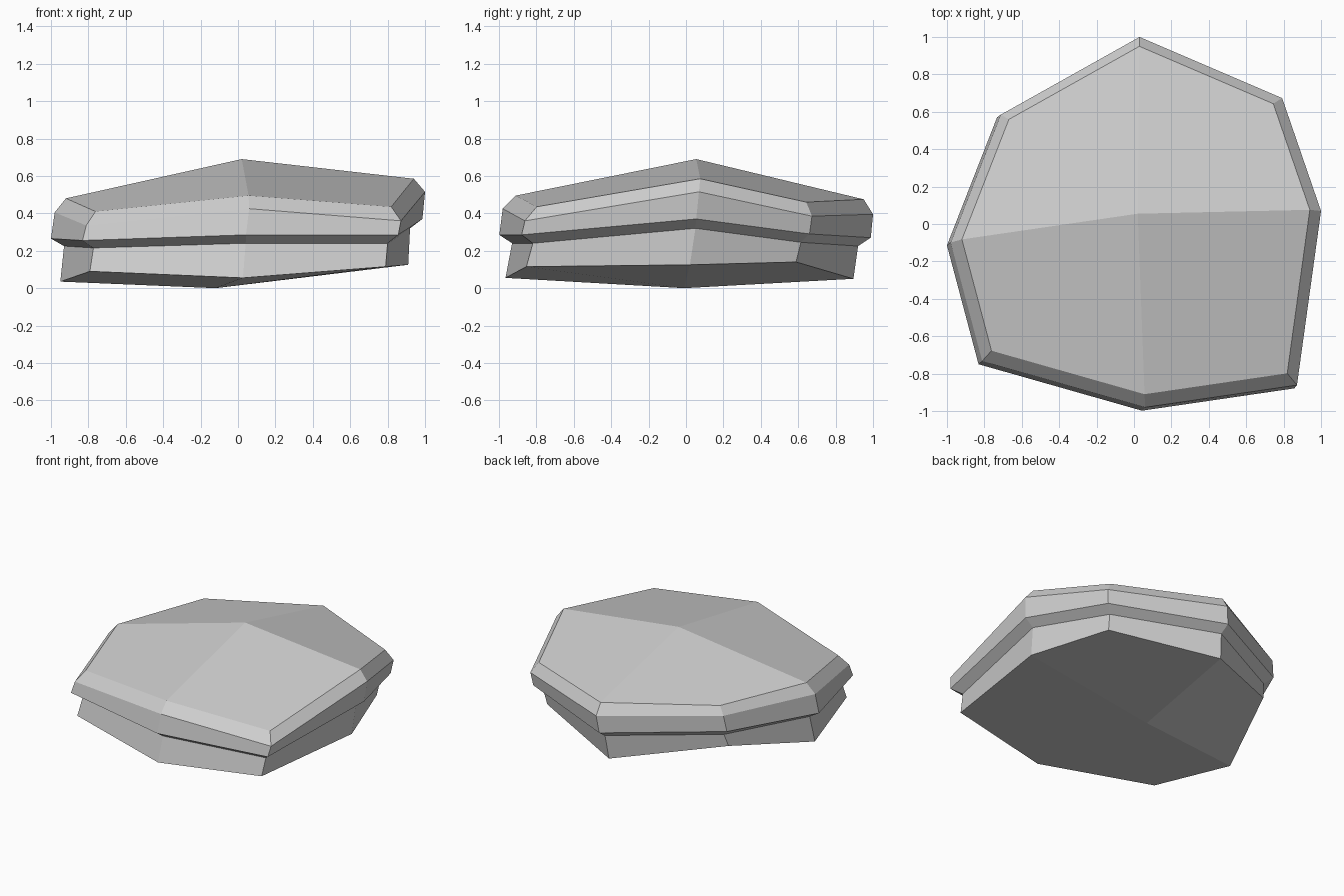
import bpy, bmesh

if "Cube" in bpy.data.objects:
    bpy.data.objects.remove(bpy.data.objects["Cube"])

# Eight-sided outline, counted clockwise from the back point
OUTLINE = [(0.02, 1.0), (0.79, 0.67), (1.0, 0.06), (0.87, -0.88),
           (0.05, -1.0), (-0.83, -0.75), (-1.0, -0.11), (-0.73, 0.58)]

# Each layer: outline scale, x shift, y shift, height at every corner
LAYERS = [
    # foot of the base
    (0.93, -0.02, -0.035, [0.05, 0.14, 0.125, 0.115, 0.055, 0.09, 0.035, 0.18]),
    # undercut below the slab
    (0.925, -0.005, -0.005, [0.225, 0.245, 0.32, 0.24, 0.24, 0.215, 0.225, 0.27]),
    # lower rim of the slab
    (0.993, -0.007, -0.005, [0.27, 0.29, 0.37, 0.285, 0.285, 0.255, 0.265, 0.32]),
    # upper rim of the slab
    (0.99, 0.01, 0.01, [0.395, 0.385, 0.515, 0.36, 0.425, 0.335, 0.405, 0.435]),
    # inner edge of the bevel
    (0.93, 0.01, 0.02, [0.475, 0.46, 0.585, 0.435, 0.495, 0.41, 0.48, 0.49]),
]

bm = bmesh.new()
rings = [[bm.verts.new((x * s + dx, y * s + dy, z))
          for (x, y), z in zip(OUTLINE, heights)]
         for s, dx, dy, heights in LAYERS]

# Side bands between neighbouring layers
for low, high in zip(rings, rings[1:]):
    for i in range(8):
        j = (i + 1) % 8
        bm.faces.new((low[i], low[j], high[j], high[i]))


def cap(ring, centre):
    """Close a ring with four broad facets meeting at one point."""
    c = bm.verts.new(centre)
    for i in range(0, 8, 2):
        bm.faces.new((c, ring[i], ring[i + 1], ring[(i + 2) % 8]))


cap(rings[-1], (0.02, 0.055, 0.69))   # peaked top
cap(rings[0], (-0.12, -0.01, 0.0))    # underside
bmesh.ops.recalc_face_normals(bm, faces=bm.faces)

mesh = bpy.data.meshes.new("flat_rock")
bm.to_mesh(mesh)
bm.free()
rock = bpy.data.objects.new("flat_rock", mesh)
bpy.context.collection.objects.link(rock)

# Single stone colour
stone = bpy.data.materials.new("light grey stone")
stone.diffuse_color = (0.62, 0.62, 0.62, 1.0)
stone.use_nodes = True
stone.node_tree.nodes["Principled BSDF"].inputs["Base Color"].default_value = stone.diffuse_color
mesh.materials.append(stone)
